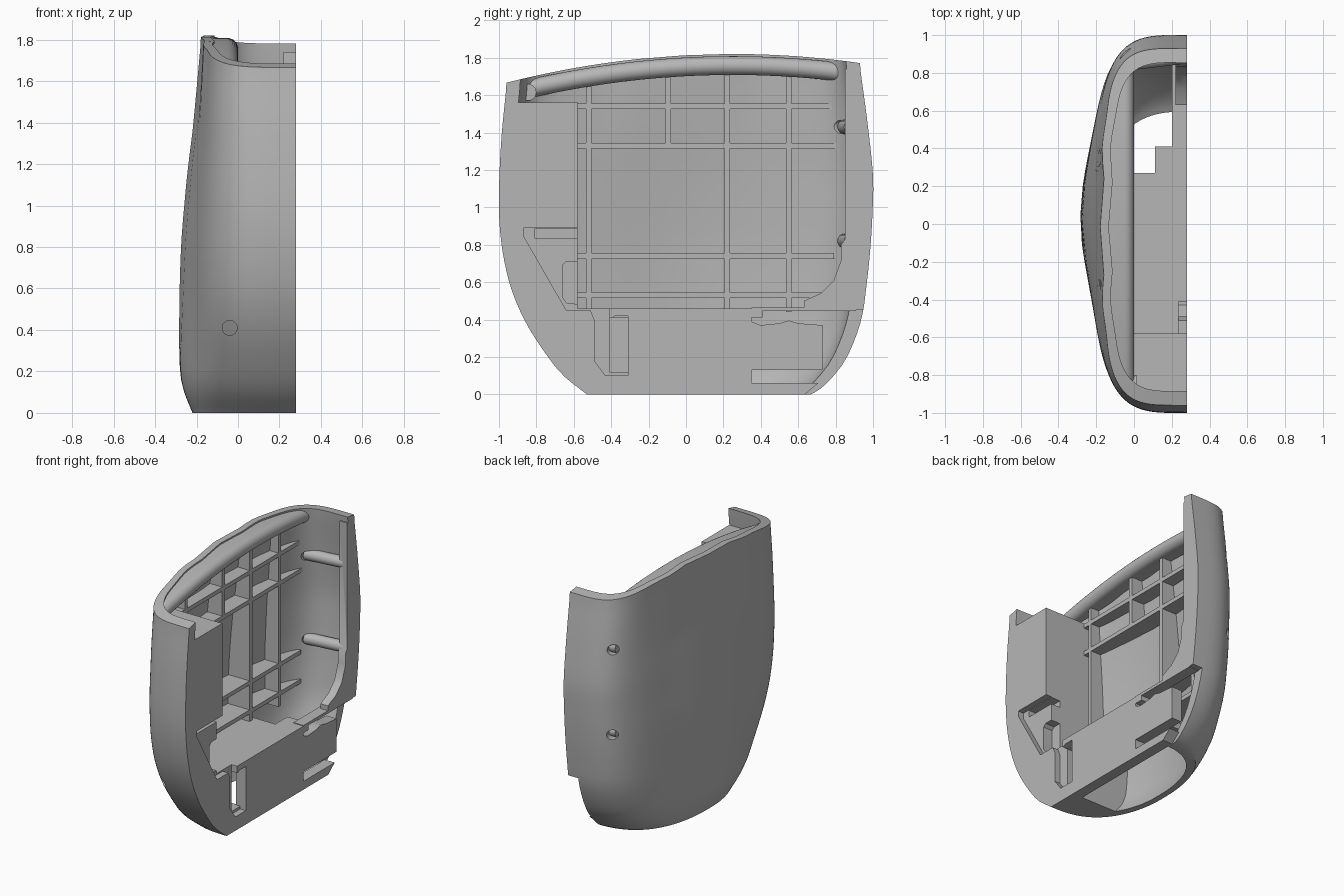
import bpy, bmesh, math
from mathutils import Vector

cube = bpy.data.objects.get("Cube")
if cube:
    bpy.data.objects.remove(cube)

grey = bpy.data.materials.new("plain grey")
grey.use_nodes = True
grey.diffuse_color = (0.47, 0.47, 0.47, 1)
grey.node_tree.nodes["Principled BSDF"].inputs["Base Color"].default_value = (0.47, 0.47, 0.47, 1)

OPEN_X = 0.28   # plane of the open side
parts = []


def interp(table, z):
    """Smooth curve through (position, value) pairs."""
    z = min(max(z, table[0][0]), table[-1][0])
    k = next(i for i in range(len(table) - 1) if z <= table[i + 1][0])

    def slope(i):
        (a, u), (b, v) = table[max(i - 1, 0)], table[min(i + 1, len(table) - 1)]
        return (v - u) / (b - a)
    (a, u), (b, v) = table[k], table[k + 1]
    h = b - a
    t = (z - a) / h
    return (u * (1 + 2 * t) * (1 - t) ** 2 + v * t * t * (3 - 2 * t)
            + h * t * (1 - t) * (slope(k) * (1 - t) - slope(k + 1) * t))


# Side outline of the shell: front edge, back edge and outermost side, by height
FRONT = [(0, -.53), (.1, -.65), (.2, -.73), (.4, -.85), (.6, -.93), (.8, -.975), (1, -.997), (1.2, -1), (1.5, -.987), (1.8, -.96)]
BACK = [(0, .67), (.03, .72), (.1, .79), (.2, .86), (.4, .935), (.6, .965), (.8, .985), (1, .997), (1.2, 1), (1.5, .97), (1.8, .93)]
SIDE = [(0, -.22), (.1, -.26), (.2, -.28), (.5, -.283), (.8, -.275), (1, -.26), (1.2, -.24), (1.4, -.215), (1.8, -.17)]
BULGE = [(0, .03), (.3, .07), (1, .06), (1.8, .01)]
SQUARENESS = [(0, 2.7), (.5, 3.6), (1, 3.8), (1.8, 4.4)]


def top_z(y):
    return 1.82 - 0.105 * (y - 0.25) ** 2


def contour(z, tx=0.0, ty=0.0, flat=False, n=56):
    """Rounded horizontal section, running from the front edge to the back edge."""
    f, b = interp(FRONT, z), interp(BACK, z)
    mid, half = (f + b) / 2, (b - f) / 2 - ty
    width, bulge = OPEN_X - interp(SIDE, z), interp(BULGE, z)
    power = 2 / interp(SQUARENESS, z)
    wave = 0.009 * max(0, (z - 1.35) / 0.45)
    pts = []
    for i in range(n + 1):
        a = math.pi * (i / n - 0.5)
        s, c = math.sin(a), max(0, math.cos(a))
        y = mid + half * math.copysign(abs(s) ** power, s)
        w = width - tx - bulge + bulge * math.exp(-((y - .03) / .4) ** 2)
        w += wave * math.cos(15 * y) * math.exp(-(y / .6) ** 4)
        x = OPEN_X - w * (c ** power if c > 1e-6 else 0)
        pts.append(Vector((x, y, z if flat else z * top_z(y) / 1.82)))
    return pts


def make(name, bm):
    bmesh.ops.recalc_face_normals(bm, faces=bm.faces)
    me = bpy.data.meshes.new(name)
    bm.to_mesh(me)
    bm.free()
    me.materials.append(grey)
    ob = bpy.data.objects.new(name, me)
    bpy.context.scene.collection.objects.link(ob)
    parts.append(ob)
    return ob


def loft(name, loops, cap):
    bm = bmesh.new()
    rows = [[bm.verts.new(p) for p in loop] for loop in loops]
    m = len(rows[0])
    for r, s in zip(rows, rows[1:]):
        for i in range(m):
            bm.faces.new((r[i], r[(i + 1) % m], s[(i + 1) % m], s[i]))
    for r in (rows[0], rows[-1]):
        if cap == "rim":
            for i in range(m // 2 - 1):
                bm.faces.new((r[i], r[i + 1], r[m - 2 - i], r[m - 1 - i]))
        else:
            bm.faces.new(r)
    return make(name, bm)


def prism(name, outline, x0, x1):
    """Outline of (y, z) points extruded along x."""
    return loft(name, [[Vector((x, y, z)) for y, z in outline] for x in (x0, x1)], "fill")


def box(name, x0, x1, y0, y1, z0, z1):
    return prism(name, [(y0, z0), (y1, z0), (y1, z1), (y0, z1)], x0, x1)


def rod(name, a, b, radius, sides=24):
    a, b = Vector(a), Vector(b)
    bm = bmesh.new()
    bmesh.ops.create_cone(bm, cap_ends=True, segments=sides, radius1=radius, radius2=radius, depth=(b - a).length)
    turn = (b - a).to_track_quat('Z', 'Y').to_matrix().to_4x4()
    turn.translation = (a + b) / 2
    bm.transform(turn)
    return make(name, bm)


def discard(ob):
    parts.remove(ob)
    bpy.data.objects.remove(ob)


def boolean(ob, tool, operation, keep=False):
    mod = ob.modifiers.new("cut", 'BOOLEAN')
    mod.operation, mod.object, mod.solver = operation, tool, 'EXACT'
    deps = bpy.context.evaluated_depsgraph_get()
    me = bpy.data.meshes.new_from_object(ob.evaluated_get(deps))
    ob.modifiers.clear()
    ob.data = me
    if not keep:
        discard(tool)
    return ob


# Outer shell with wall thickness, open at the side, top and bottom
levels = [0, .015, .03, .06] + [.1 + .0573 * i for i in range(30)] + [1.82]
shell = loft("outer_shell", [contour(z) + contour(z, .045, .075)[::-1] for z in levels], "rim")
boolean(shell, box("notch_cutter", .2, .5, .5, 1.2, -.1, .45), 'DIFFERENCE')
for x, z in ((-.07, 1.62), (-.04, .41)):
    boolean(shell, rod("hole_cutter", (x, -1.2, z), (x, -.7, z), .036), 'DIFFERENCE')
for z in (1.43, .82):
    boolean(shell, rod("hole_cutter", (-.14, 1.2, z), (0, .75, z), .036), 'DIFFERENCE')

# Helper solid that trims the inner parts to the inside of the shell
inside = loft("inside_volume", [contour(.1 * i, .025, .035, True) for i in range(21)], "fill")


def trim(ob):
    return boolean(ob, inside, 'INTERSECT', keep=True)


# Front column and lower front corner, with the stepped bracket recess
column = trim(prism("front_column", [(-1.1, -.1), (-.3, -.1), (-.3, .46), (-.58, .46), (-.58, 1.56), (-1.1, 1.56)], -.5, .5))
recess = [(-.87, .89), (-.87, .85), (-.64, .45), (-.51, .45), (-.49, .4), (-.49, .18), (-.43, .1),
          (-.29, .1), (-.29, .42), (-.38, .42), (-.41, .4), (-.41, .47), (-.57, .47), (-.57, .89)]
boolean(column, prism("recess_cutter", recess, .235, .4), 'DIFFERENCE')
slot = [(-.66, .52), (-.64, .49), (-.56, .48), (-.56, .71), (-.64, .71), (-.66, .69)]
boolean(column, prism("slot_cutter", slot, .16, .4), 'DIFFERENCE')
boolean(column, box("ledge_cutter", .16, .4, -.81, -.56, .835, .885), 'DIFFERENCE')
boolean(column, box("pocket_cutter", .13, .4, -.41, -.285, .12, .41), 'DIFFERENCE')
for y, z in ((-.755, .79), (-.65, .79), (-.745, .67), (-.46, .32), (-.46, .215), (-.53, .405)):
    boolean(column, rod("hole_cutter", (.18, y, z), (.4, y, z), .021, 16), 'DIFFERENCE')

# Lower side plate with its two slots, floor and rear lip
trim(prism("side_plate", [(-.31, -.1), (.9, -.1), (.9, .06), (.35, .06), (.35, .13), (.73, .13), (.73, .37),
                          (.6, .38), (.55, .395), (.5, .38), (.4, .37), (.35, .39), (.35, .46), (-.31, .46)], .2, .5))
trim(prism("floor", [(-.31, .41), (.27, .41), (.27, .46), (-.31, .46)], -.5, .5))
trim(box("floor_step", .11, .5, .2, .41, .41, .46))
trim(box("rear_lip", .2, .5, .35, 1.1, .445, .465))

# Rear flange with a curved foot, and the screw bosses behind it
trim(prism("rear_flange", [(.63, .455), (.63, .5), (.72, .54), (.79, .61), (.83, .72), (.83, .8), (.85, .83),
                           (.85, 1.74), (1.1, 1.74), (1.1, .455)], .22, .5))
for z in (1.43, .82):
    rod("rear_boss", (-.05, .85, z), (.24, .885, z), .04)

# Stiffening ribs on the inside of the side wall
for z, end in ((1.54, .8), (1.33, .84), (.74, .79), (.53, .8)):
    trim(box("horizontal_rib", -.5, -.05, -.6, end, z - .015, z + .015))
for y, low in ((-.52, .44), (-.095, 1.33), (.22, .44), (.55, .44)):
    trim(box("vertical_rib", -.5, -.05, y - .015, y + .015, low, top_z(y) - .1))

# Rounded handle bead under the top rim, with a pivot at its front end
sections = []
for i in range(33):
    y = -.88 + 1.74 * i / 32
    zc = top_z(y) - .062
    arc = [Vector((-.05 + .05 * math.cos(a), y, zc + .05 * math.sin(a)))
           for a in (math.pi * (k / 12 - .5) for k in range(13))]
    sections.append([Vector((-.3, y, zc - .05))] + arc + [Vector((-.3, y, zc + .05))])
trim(loft("handle_bead", sections, "fill"))
pivot = trim(rod("bead_pivot", (-.1, -.845, 1.615), (.012, -.845, 1.615), .045))
boolean(pivot, rod("hole_cutter", (-.03, -.845, 1.615), (.1, -.845, 1.615), .02, 16), 'DIFFERENCE')

discard(inside)

bpy.ops.object.select_all(action='DESELECT')
for ob in parts:
    ob.select_set(True)
bpy.context.view_layer.objects.active = shell
bpy.ops.object.shade_smooth_by_angle(angle=math.radians(35))
